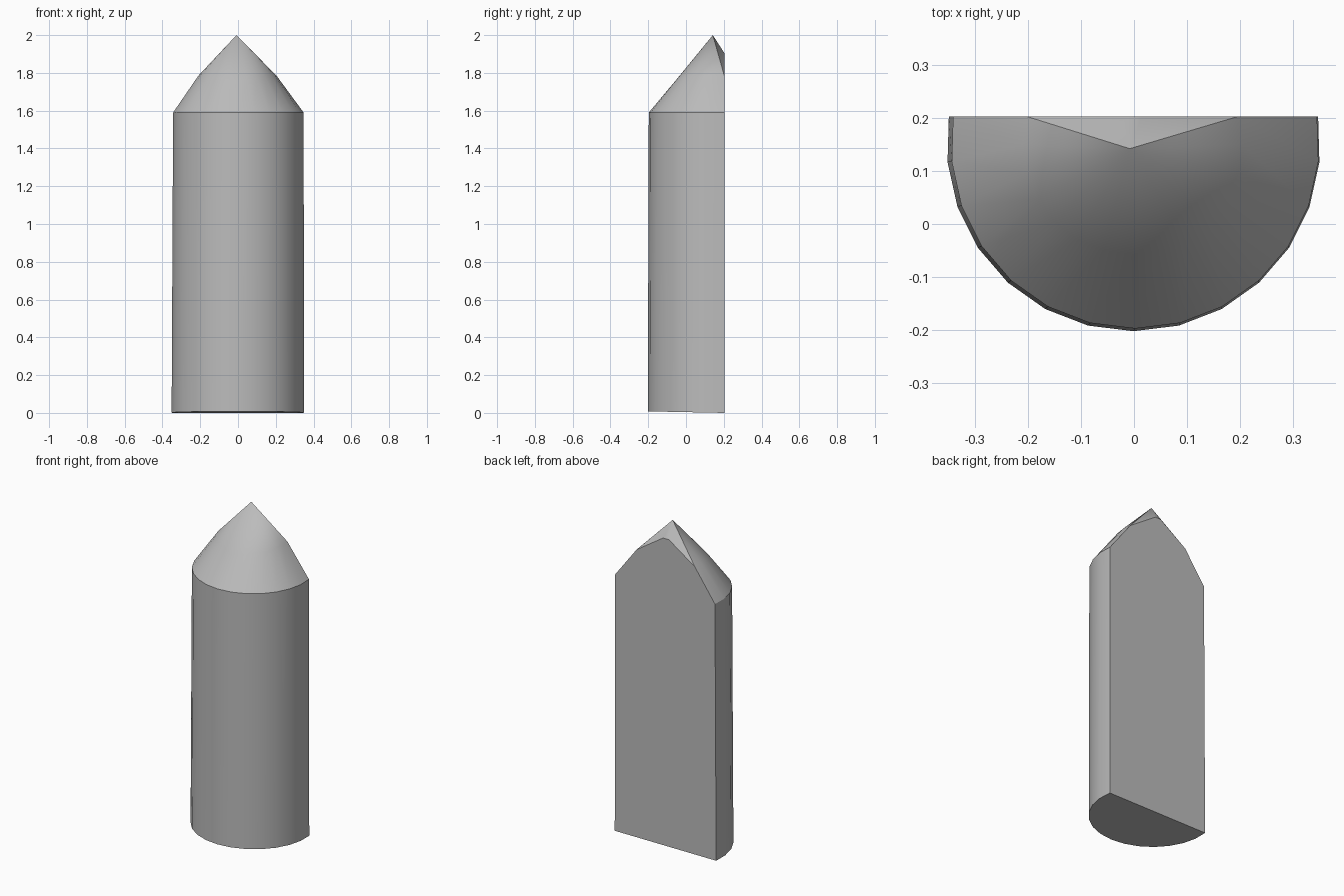
import bpy
import bmesh
from math import asin, sin, cos, pi

cube = bpy.data.objects.get("Cube")
if cube:
    bpy.data.objects.remove(cube, do_unlink=True)

AXIS_Y = 0.15     # centre of the round front
BACK_Y = 0.203    # flat cut across the back
SEGMENTS = 14

# Plain grey material
grey = bpy.data.materials.new("plain_grey")
grey.use_nodes = True
colour = (0.5, 0.5, 0.5, 1)
grey.diffuse_color = colour
grey.node_tree.nodes["Principled BSDF"].inputs["Base Color"].default_value = colour

bm = bmesh.new()


def arc(radius, height, shift=0.0, bulge=0.0):
    """Open ring around the front, both ends lying on the flat back."""
    over = asin((BACK_Y - AXIS_Y) / radius)
    verts = []
    for i in range(SEGMENTS + 1):
        a = pi - over + (pi + 2 * over) * i / SEGMENTS
        x, y = radius * cos(a) + shift, AXIS_Y + radius * sin(a)
        z = height(y) + bulge * abs(cos(a))
        verts.append(bm.verts.new((x, y, z)))
    return verts


def bridge(lower, upper):
    for i in range(SEGMENTS):
        bm.faces.new((lower[i], lower[i + 1], upper[i + 1], upper[i]))


# Round body, slightly tapered, with a barely tilted base
base = arc(0.352, lambda y: 0.008 * (BACK_Y - y) / 0.4, -0.001)
rim = arc(0.347, lambda y: 1.59, 0.002)
bridge(base, rim)
bm.faces.new(base[::-1])

# Cone, a little fuller at the sides than at the front
shoulder = arc(0.207, lambda y: 1.757, -0.003, 0.028)
bridge(rim, shoulder)
apex = bm.verts.new((-0.008, 0.142, 2.0))
for i in range(SEGMENTS):
    bm.faces.new((shoulder[i], shoulder[i + 1], apex))

# Sloped chips behind the apex
notch = [bm.verts.new((x, BACK_Y, 1.905)) for x in (-0.025, 0.015)]
bm.faces.new((shoulder[0], apex, notch[0]))
bm.faces.new((notch[0], apex, notch[1]))
bm.faces.new((notch[1], apex, shoulder[-1]))

# Flat back
bm.faces.new((base[0], rim[0], shoulder[0], notch[0],
              notch[1], shoulder[-1], rim[-1], base[-1]))

bmesh.ops.recalc_face_normals(bm, faces=bm.faces)
mesh = bpy.data.meshes.new("pointed_half_column")
bm.to_mesh(mesh)
bm.free()
mesh.materials.append(grey)

column = bpy.data.objects.new("pointed_half_column", mesh)
bpy.context.collection.objects.link(column)
bpy.ops.object.select_all(action="DESELECT")
column.select_set(True)
bpy.context.view_layer.objects.active = column
bpy.ops.object.shade_smooth_by_angle(angle=pi / 7)
